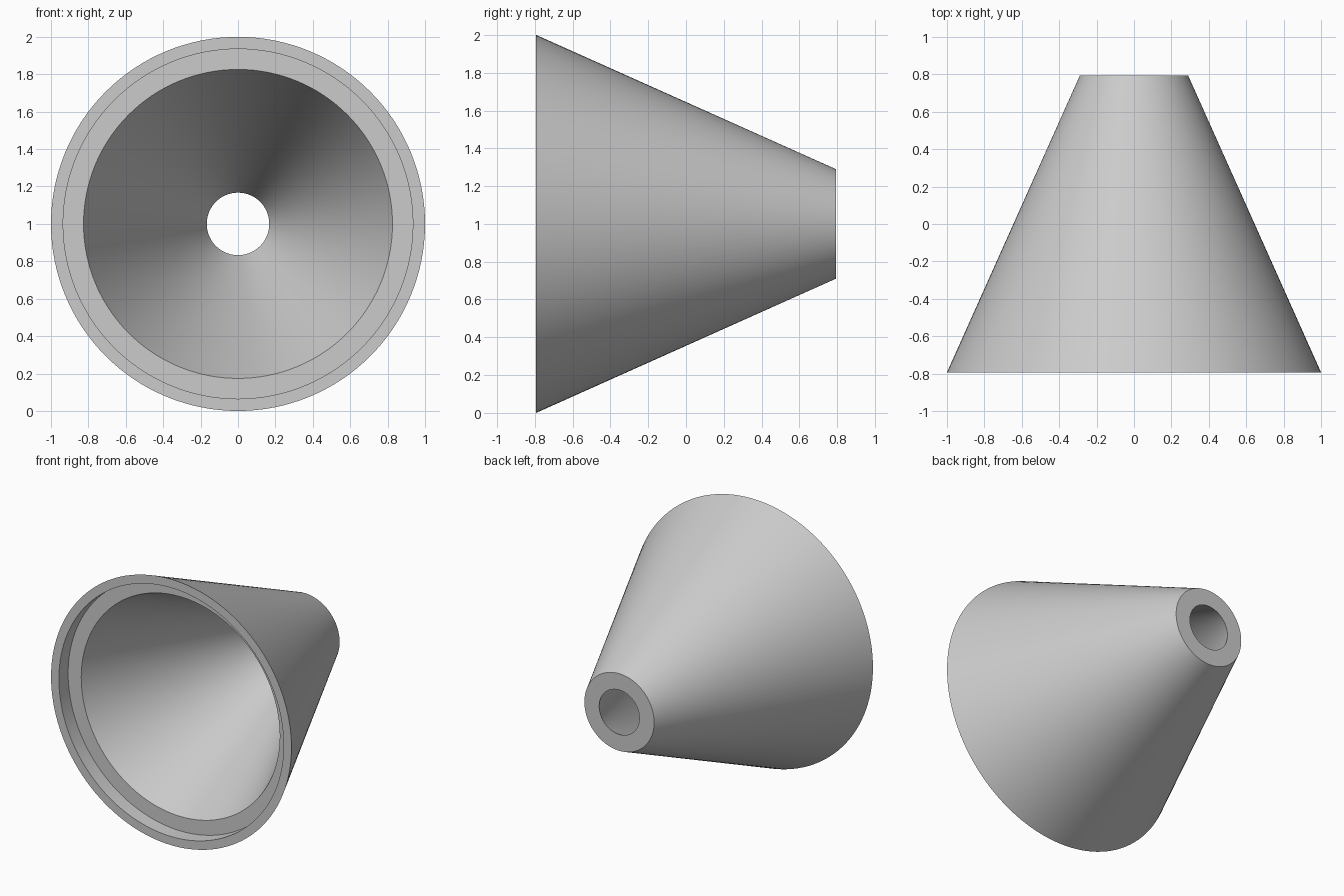
import bpy
import bmesh
from math import radians
from mathutils import Matrix, Vector

cube = bpy.data.objects.get("Cube")
if cube:
    bpy.data.objects.remove(cube, do_unlink=True)

SEGMENTS = 128
HALF = 0.793    # half of the length along y
LEDGE = -0.683  # depth position of the recessed ledge

grey = bpy.data.materials.new("plain grey")
grey.use_nodes = True
colour = (0.6, 0.6, 0.6, 1)
grey.diffuse_color = colour
grey.node_tree.nodes["Principled BSDF"].inputs["Base Color"].default_value = colour

# Closed wall section as (radius, y): outer cone, back ring, bore, ledge, rim
section = [(1.0, -HALF), (0.29, HALF), (0.167, HALF),
           (0.826, LEDGE), (0.935, LEDGE), (0.935, -HALF)]

# Spin the section around the y axis
bm = bmesh.new()
verts = [bm.verts.new((r, y, 0)) for r, y in section]
edges = [bm.edges.new((v, verts[(i + 1) % len(verts)])) for i, v in enumerate(verts)]
bmesh.ops.spin(bm, geom=verts + edges, cent=(0, 0, 0), axis=(0, 1, 0),
               angle=radians(360), steps=SEGMENTS, use_merge=True)
bmesh.ops.remove_doubles(bm, verts=bm.verts, dist=0.0001)
bmesh.ops.recalc_face_normals(bm, faces=bm.faces)
bm.transform(Matrix.Translation(Vector((0, 0, 1))))

mesh = bpy.data.meshes.new("hollow_cone")
bm.to_mesh(mesh)
bm.free()
mesh.materials.append(grey)
cone = bpy.data.objects.new("hollow_cone", mesh)
bpy.context.collection.objects.link(cone)

# Smooth cone walls with crisp rims
bpy.ops.object.select_all(action="DESELECT")
cone.select_set(True)
bpy.context.view_layer.objects.active = cone
bpy.ops.object.shade_smooth_by_angle(angle=radians(30))
